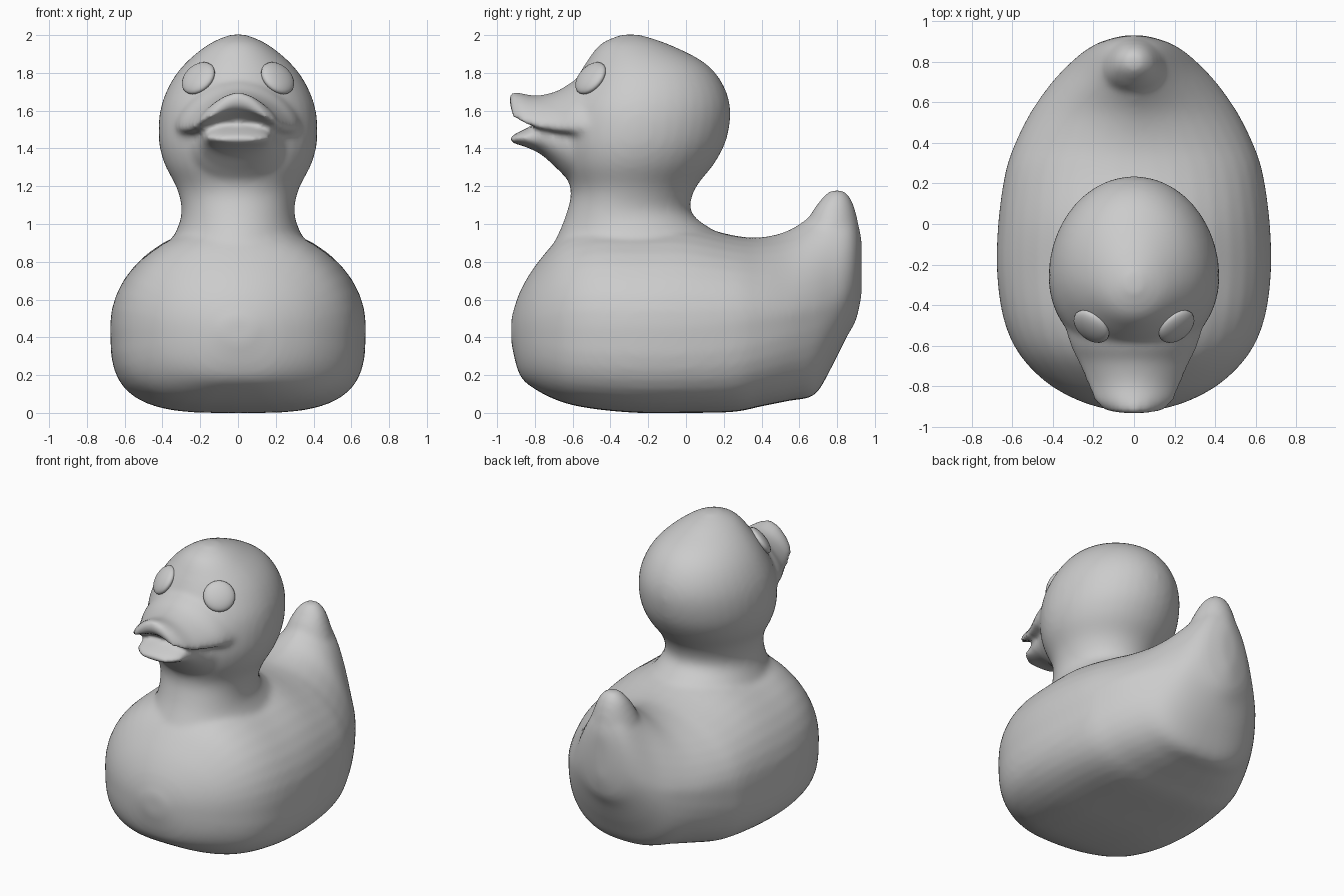
import bpy, bmesh, math
from mathutils import Vector

if "Cube" in bpy.data.objects:
    bpy.data.objects.remove(bpy.data.objects["Cube"])

SEG = 40


def spow(v, e):
    return math.copysign(abs(v) ** e, v)


def refine(rows, steps=4):
    # Catmull-Rom through the key sections, so the skin has no bands
    out = []
    for i in range(len(rows) - 1):
        p0, p1, p2, p3 = rows[max(i - 1, 0)], rows[i], rows[i + 1], rows[min(i + 2, len(rows) - 1)]
        for k in range(steps):
            t = k / steps
            out.append([b + .5 * t * (c - a + t * (2 * a - 5 * b + 4 * c - d + t * (3 * (b - c) + d - a)))
                        for a, b, c, d in zip(p0, p1, p2, p3)])
    return out + [list(rows[-1])]


def loft(bm, rings):
    # skin a list of point rings and cap both ends
    loops = [[bm.verts.new(p) for p in ring] for ring in rings]
    for a, b in zip(loops, loops[1:]):
        for i in range(SEG):
            j = (i + 1) % SEG
            bm.faces.new((a[i], a[j], b[j], b[i]))
    bm.faces.new(loops[0])
    bm.faces.new(loops[-1])


def upright_ring(y, w, bot, top, mid, n_top=2.0, n_bot=2.0, droop=0.0):
    # section facing along y; droop bends the sides downwards
    pts = []
    for i in range(SEG):
        a = 2 * math.pi * i / SEG
        c, s = math.cos(a), math.sin(a)
        n = n_top if s >= 0 else n_bot
        h = (top - mid) if s >= 0 else (mid - bot)
        x = spow(c, 2 / n)
        pts.append((w * x, y, mid + h * spow(s, 2 / n) - droop * x * x))
    return pts


def flat_ring(z, w, front, back):
    # horizontal section, widest a little behind the face
    mid = front + (back - front) * 0.46
    pts = []
    for i in range(SEG):
        a = 2 * math.pi * i / SEG
        s = math.sin(a)
        pts.append((w * math.cos(a), mid + s * ((back - mid) if s > 0 else (mid - front)), z))
    return pts


bm = bmesh.new()

# body: y, half width, bottom, top, widest height, top and bottom roundness
loft(bm, [upright_ring(*s) for s in refine((
    (-.925, .08, .37, .50, .44, 2, 2), (-.88, .25, .20, .64, .44, 2, 2.6),
    (-.79, .42, .12, .79, .45, 2, 3), (-.65, .56, .055, .94, .46, 2, 3.3),
    (-.48, .64, .02, 1.0, .46, 2, 3.3), (-.25, .675, 0, 1.0, .46, 2, 3.3),
    (0, .67, 0, 1.0, .46, 2, 3.3), (.25, .635, .005, .94, .48, 2, 3.2),
    (.40, .585, .035, .93, .50, 1.8, 3), (.55, .51, .065, .97, .52, 1.55, 2.7),
    (.68, .42, .095, 1.06, .54, 1.4, 2.5), (.77, .34, .24, 1.13, .56, 1.35, 2.3),
    (.85, .25, .40, 1.12, .62, 1.5, 2), (.90, .16, .49, 1.03, .70, 1.8, 2),
    (.93, .05, .62, .93, .76, 2, 2)))])

# rounded tail tip: z, half width, front, back
loft(bm, [flat_ring(*s) for s in refine((
    (.80, .20, .60, .915), (.95, .165, .62, .92), (1.06, .125, .665, .90),
    (1.13, .09, .715, .875), (1.17, .05, .755, .845), (1.18, .02, .785, .815)))])

# neck and head: z, half width, front, back
loft(bm, [flat_ring(*s) for s in refine((
    (.75, .46, -.78, .25), (.92, .35, -.69, .20), (1.05, .30, -.635, .035),
    (1.18, .32, -.61, .045), (1.32, .39, -.66, .15), (1.45, .42, -.68, .215),
    (1.61, .41, -.66, .235), (1.75, .355, -.59, .19), (1.86, .27, -.525, .09),
    (1.955, .15, -.45, -.10), (2.003, .04, -.34, -.25)))])

# upper bill
loft(bm, [upright_ring(*s, 2, 2, .09) for s in refine((
    (-.40, .365, 1.47, 1.78, 1.60), (-.58, .32, 1.49, 1.76, 1.60), (-.68, .275, 1.51, 1.705, 1.60),
    (-.79, .23, 1.545, 1.68, 1.61), (-.88, .19, 1.59, 1.695, 1.64), (-.935, .12, 1.63, 1.70, 1.665)))])

# lower bill
loft(bm, [upright_ring(*s) for s in refine((
    (-.45, .31, 1.17, 1.52, 1.42), (-.60, .25, 1.22, 1.53, 1.42), (-.68, .21, 1.29, 1.54, 1.44),
    (-.77, .185, 1.37, 1.535, 1.46), (-.87, .16, 1.415, 1.495, 1.455), (-.935, .09, 1.43, 1.46, 1.445)))])

bmesh.ops.recalc_face_normals(bm, faces=bm.faces)
mesh = bpy.data.meshes.new("duck_body")
bm.to_mesh(mesh)
bm.free()
body = bpy.data.objects.new("duck_body", mesh)
bpy.context.collection.objects.link(body)

# fuse the parts into one soft skin
fuse = body.modifiers.new("fuse", 'REMESH')
fuse.mode = 'VOXEL'
fuse.voxel_size = 0.018
fuse.use_smooth_shade = True
soften = body.modifiers.new("soften", 'SMOOTH')
soften.factor = 0.5
soften.iterations = 10

# eyes: flattened balls facing outwards, forwards and up
for side, name in ((1, "eye_left"), (-1, "eye_right")):
    bpy.ops.mesh.primitive_uv_sphere_add(segments=24, ring_count=12, radius=1,
                                         location=(side * .21, -.505, 1.772))
    eye = bpy.context.object
    eye.name = name
    eye.scale = (.10, .10, .04)
    eye.rotation_euler = Vector((side * .52, -.63, .57)).to_track_quat('Z', 'Y').to_euler()
    bpy.ops.object.shade_smooth()
